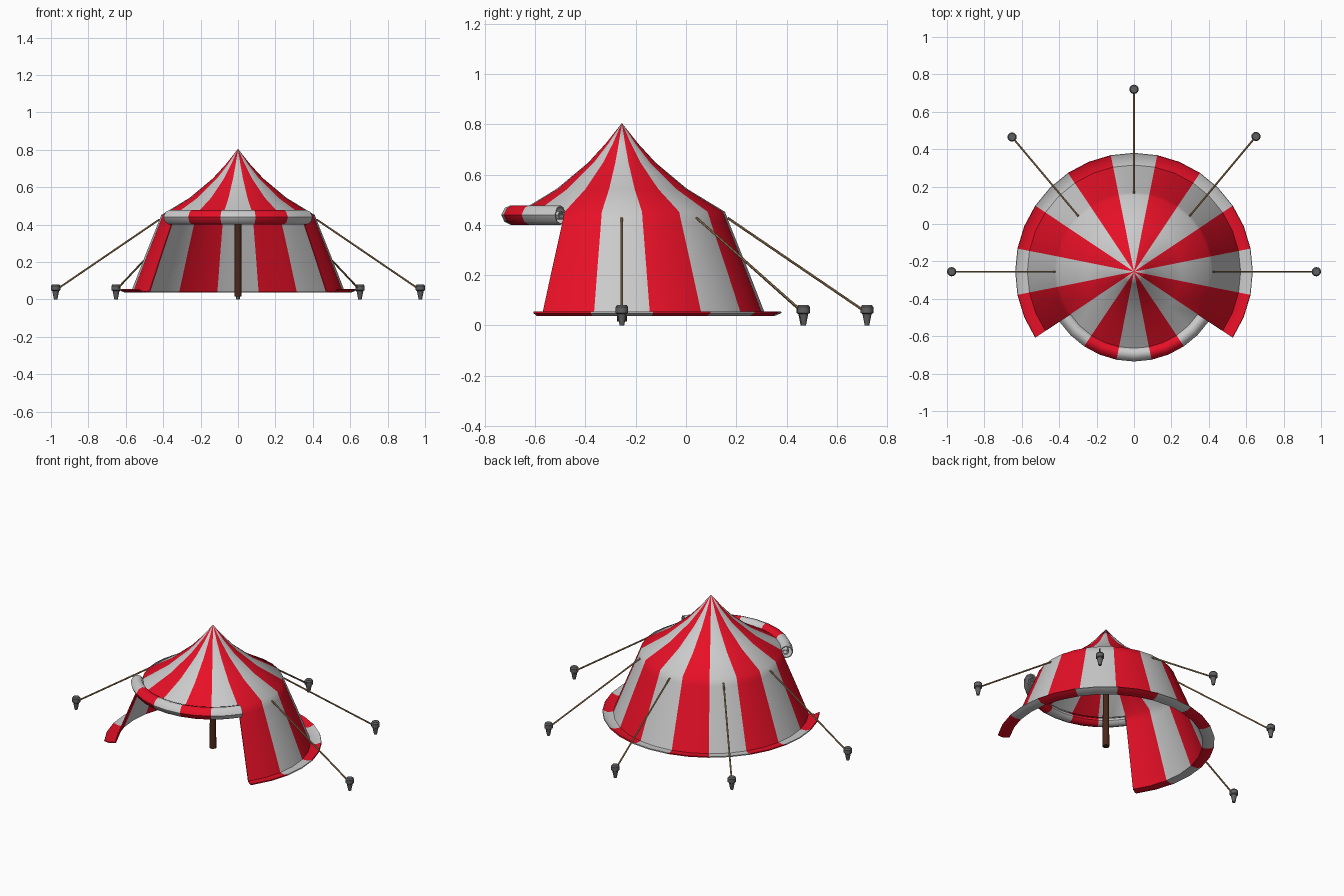
import bpy, bmesh, math
from mathutils import Vector

if "Cube" in bpy.data.objects:
    bpy.data.objects.remove(bpy.data.objects["Cube"])

CY = -0.255                     # tent axis
STEP = math.radians(22.5)       # one stripe


def material(name, rgb):
    m = bpy.data.materials.new(name)
    m.diffuse_color = (*rgb, 1)
    m.use_nodes = True
    m.node_tree.nodes["Principled BSDF"].inputs["Base Color"].default_value = m.diffuse_color
    return m


WHITE = material("canvas_white", (0.8, 0.8, 0.8))
RED = material("canvas_red", (0.8, 0.005, 0.02))
WOOD = material("dark_wood", (0.07, 0.02, 0.01))
ROPE = material("rope", (0.42, 0.26, 0.12))
IRON = material("iron", (0.12, 0.12, 0.12))


def finish(name, bm, mats, angle=40):
    me = bpy.data.meshes.new(name)
    bm.to_mesh(me)
    bm.free()
    for m in mats:
        me.materials.append(m)
    ob = bpy.data.objects.new(name, me)
    bpy.context.collection.objects.link(ob)
    bpy.ops.object.select_all(action='DESELECT')
    ob.select_set(True)
    bpy.context.view_layer.objects.active = ob
    bpy.ops.object.shade_smooth_by_angle(angle=math.radians(angle))
    return ob


def striped_cloth(name, sweeps, thickness, angle=40):
    """Sweep (r, z) profiles around the axis; stripe k is centred at k * STEP."""
    bm = bmesh.new()
    for profile, first, last in sweeps:
        n = (last - first + 1) * 2
        rows = []
        for j in range(n + 1):
            a = (first - 0.5 + j / 2) * STEP
            rows.append([bm.verts.new((r * math.cos(a), CY + r * math.sin(a), z))
                         for r, z in profile])
        for j in range(n):
            for i in range(len(profile) - 1):
                a, b = rows[j], rows[j + 1]
                if profile[i][0] == 0:
                    f = bm.faces.new((a[i], a[i + 1], b[i + 1]))
                else:
                    f = bm.faces.new((a[i], a[i + 1], b[i + 1], b[i]))
                f.material_index = (first + j // 2) % 2
    bmesh.ops.remove_doubles(bm, verts=bm.verts, dist=0.0005)
    bmesh.ops.recalc_face_normals(bm, faces=bm.faces)
    bmesh.ops.solidify(bm, geom=bm.faces[:], thickness=thickness)
    return finish(name, bm, [WHITE, RED], angle)


def rod(name, p, q, r1, r2, mat, sides=12):
    p, q = Vector(p), Vector(q)
    bm = bmesh.new()
    bmesh.ops.create_cone(bm, cap_ends=True, segments=sides, radius1=r1, radius2=r2,
                          depth=(q - p).length)
    rot = (q - p).to_track_quat('Z', 'Y').to_matrix()
    bmesh.ops.rotate(bm, verts=bm.verts, matrix=rot, cent=(0, 0, 0))
    bmesh.ops.translate(bm, verts=bm.verts, vec=(p + q) / 2)
    return finish(name, bm, [mat])


# Roof all the way round, wall and ground skirt with a front doorway
roof = [(0, 0.805), (0.065, 0.723), (0.135, 0.647), (0.26, 0.543), (0.41, 0.452)]
wall = [(0.41, 0.452), (0.426, 0.41), (0.50, 0.225), (0.57, 0.045),
        (0.605, 0.043), (0.633, 0.055)]
striped_cloth("tent_canvas", [(roof, 0, 15), (wall, -1, 9)], 0.006, 45)

# Door cloth rolled up under the front eave
roll = [(0.408, 0.45), (0.42, 0.471), (0.442, 0.478), (0.465, 0.468), (0.48, 0.44),
        (0.467, 0.412), (0.442, 0.40), (0.415, 0.403), (0.40, 0.42), (0.405, 0.437),
        (0.425, 0.452), (0.447, 0.454), (0.457, 0.44), (0.447, 0.424), (0.425, 0.424)]
striped_cloth("rolled_door", [(roll, 10, 14)], 0.005, 50)

# Centre pole
rod("centre_pole", (0, CY, 0.015), (0, CY, 0.78), 0.02, 0.015, WOOD, 16)

# Guy ropes and ground stakes
stakes = [(0.975, CY), (0.652, 0.468), (0, 0.72), (-0.652, 0.465), (-0.975, CY)]
for k, (x, y) in enumerate(stakes):
    a = math.radians(45 * k)
    top = (0.42 * math.cos(a), CY + 0.42 * math.sin(a), 0.428)
    rod(f"guy_rope_{k + 1}", top, (x, y, 0.05), 0.005, 0.005, ROPE, 8)
    # Stake: tapered spike under a chamfered head
    bm = bmesh.new()
    prof = [(0.009, 0.0), (0.018, 0.045), (0.025, 0.05), (0.025, 0.073), (0.019, 0.081)]
    rings = [[bm.verts.new((x + r * math.cos(t * math.pi / 6),
                            y + r * math.sin(t * math.pi / 6), z)) for t in range(12)]
             for r, z in prof]
    for lo, hi in zip(rings, rings[1:]):
        for t in range(12):
            u = (t + 1) % 12
            bm.faces.new((lo[t], lo[u], hi[u], hi[t]))
    bm.faces.new(rings[0][::-1])
    bm.faces.new(rings[-1])
    finish(f"ground_stake_{k + 1}", bm, [IRON], 35)
